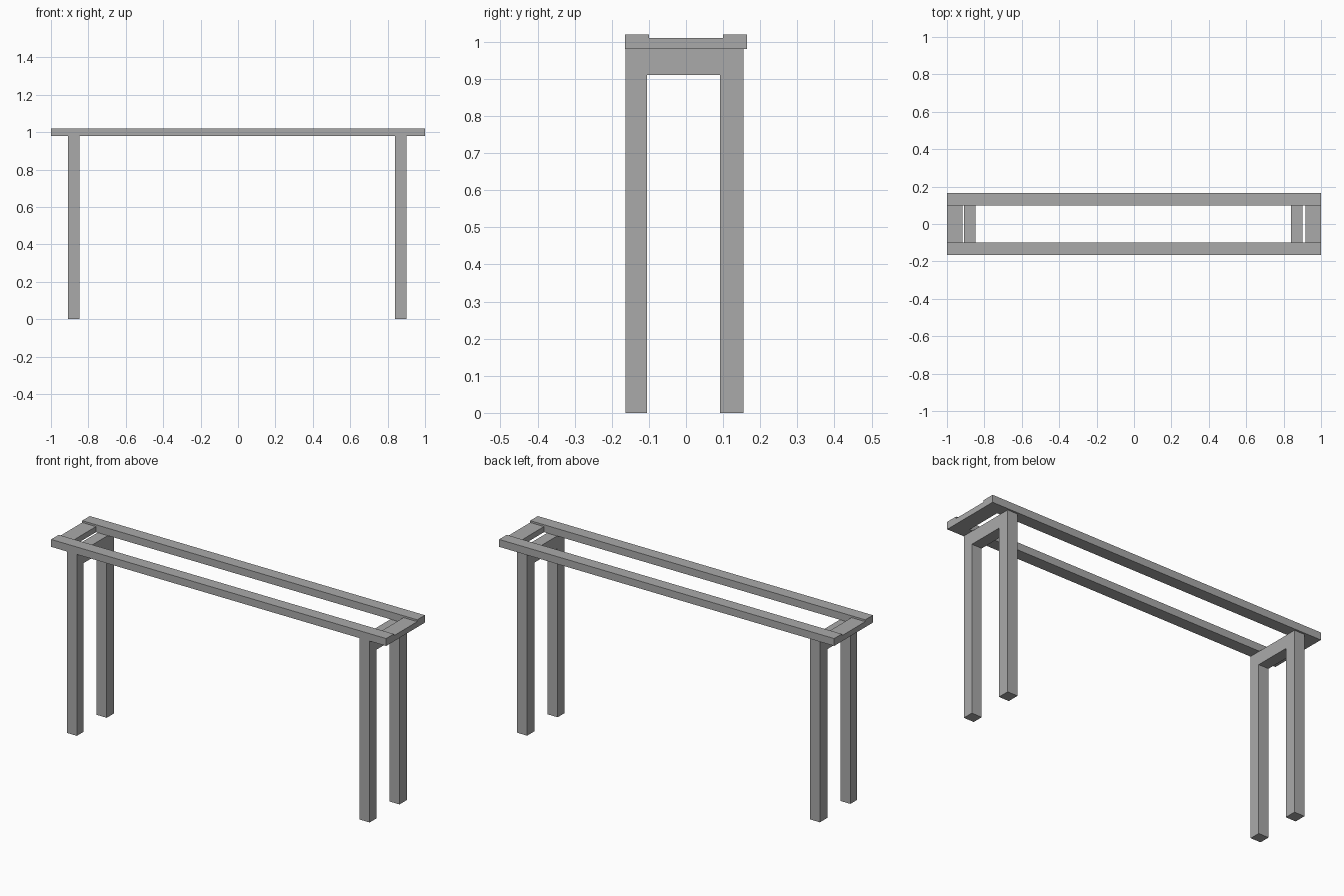
import bpy

# Remove the default object
cube = bpy.data.objects.get("Cube")
if cube:
    bpy.data.objects.remove(cube, do_unlink=True)

# Single plain grey
GREY = (0.4, 0.4, 0.4, 1)
grey = bpy.data.materials.new("plain grey")
grey.use_nodes = True
grey.diffuse_color = GREY
grey.node_tree.nodes["Principled BSDF"].inputs["Base Color"].default_value = GREY


def beam(name, x, y, z):
    """Square-edged beam spanning the given (low, high) ranges."""
    centre = [(a + b) / 2 for a, b in (x, y, z)]
    bpy.ops.mesh.primitive_cube_add(size=1, location=centre)
    obj = bpy.context.object
    obj.name = name
    obj.scale = [b - a for a, b in (x, y, z)]
    bpy.ops.object.transform_apply(location=False, rotation=False, scale=True)
    obj.data.materials.append(grey)
    return obj


TOP_Z = 0.98
FRONT_LEG_Y = (-0.163, -0.105)
BACK_LEG_Y = (0.092, 0.155)

# Long top rails
for side, y in (("front", (-0.165, -0.1)), ("back", (0.1, 0.165))):
    beam(side + "_rail", (-1, 1), y, (TOP_Z, 1.02))

# Slightly lower end boards between the rails
for side, x in (("right", (-1, -0.918)), ("left", (0.918, 1))):
    beam(side + "_end_board", x, (-0.1, 0.1), (TOP_Z, 1.01))

# Leg frames: two legs joined by a crossbar
for side, x in (("right", (-0.908, -0.848)), ("left", (0.84, 0.9))):
    beam(side + "_front_leg", x, FRONT_LEG_Y, (0, TOP_Z))
    beam(side + "_back_leg", x, BACK_LEG_Y, (0, TOP_Z))
    beam(side + "_crossbar", x, (FRONT_LEG_Y[1], BACK_LEG_Y[0]), (0.91, TOP_Z))
